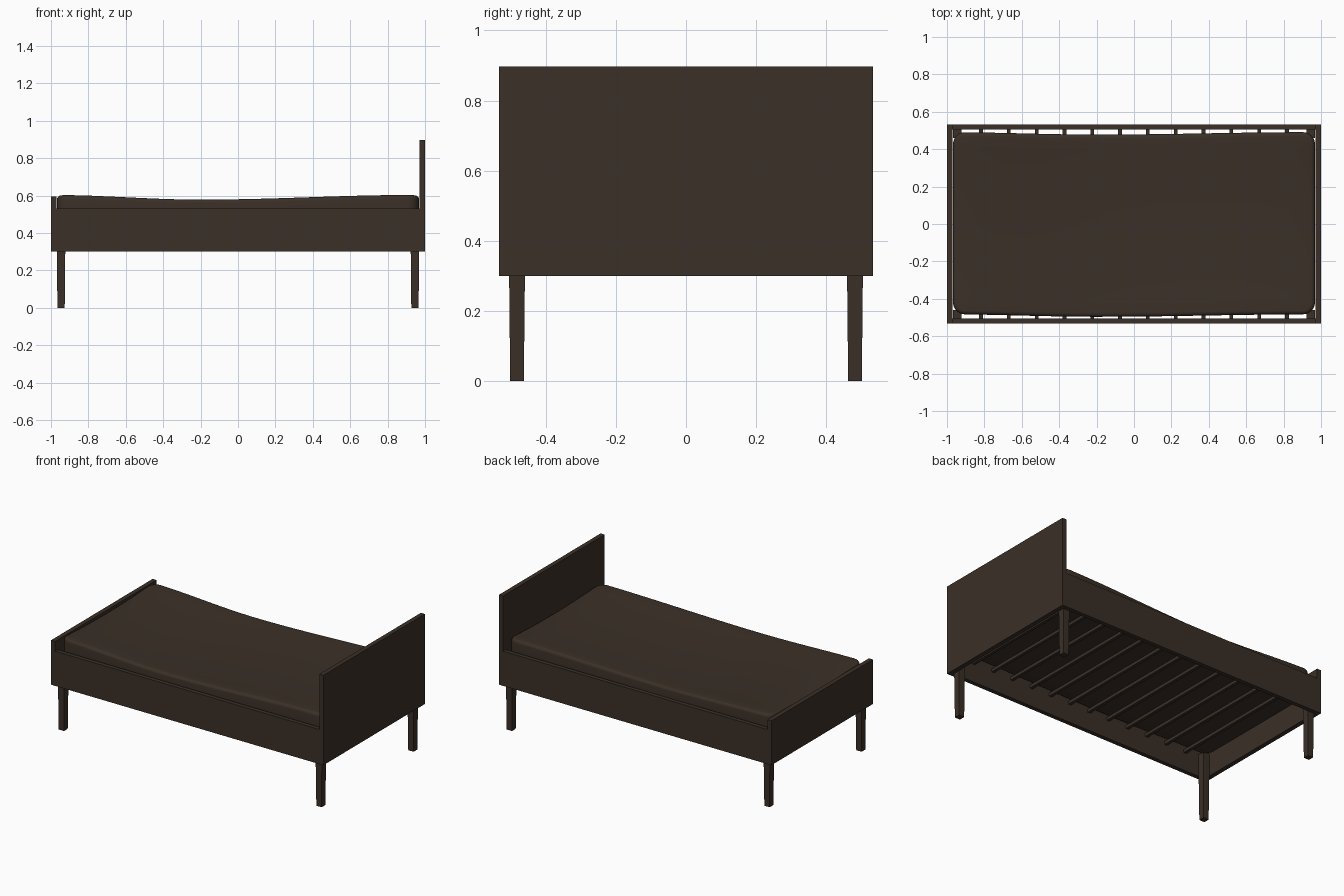
import bpy, bmesh, math

if "Cube" in bpy.data.objects:
    bpy.data.objects.remove(bpy.data.objects["Cube"])

brown = bpy.data.materials.new("dark_brown")
brown.diffuse_color = (0.042, 0.029, 0.020, 1)
brown.use_nodes = True
brown.node_tree.nodes["Principled BSDF"].inputs["Base Color"].default_value = brown.diffuse_color


def finish(name, bm):
    bmesh.ops.recalc_face_normals(bm, faces=bm.faces)
    me = bpy.data.meshes.new(name)
    bm.to_mesh(me)
    bm.free()
    me.materials.append(brown)
    ob = bpy.data.objects.new(name, me)
    bpy.context.collection.objects.link(ob)
    return ob


def box(name, x0, x1, y0, y1, z0, z1):
    bm = bmesh.new()
    bmesh.ops.create_cube(bm, size=1)
    for v in bm.verts:
        v.co = (x1 if v.co.x > 0 else x0, y1 if v.co.y > 0 else y0, z1 if v.co.z > 0 else z0)
    return finish(name, bm)


# frame boards
W = 0.533
box("headboard", 0.97, 1.0, -W, W, 0.30, 0.897)
box("footboard", -1.0, -0.97, -W, W, 0.30, 0.595)
for name, s in (("front_rail", -1), ("back_rail", 1)):
    a, b = sorted((s * 0.505, s * W))
    box(name, -0.97, 0.97, a, b, 0.30, 0.53)

# tapered legs running up inside the frame corners
for sx in (-1, 1):
    for sy in (-1, 1):
        bm = bmesh.new()
        prev = None
        for z, h in ((0, 0.0195), (0.30, 0.0225), (0.45, 0.0225)):
            ring = [bm.verts.new((sx * 0.946 + dx * h, sy * 0.482 + dy * h, z))
                    for dx, dy in ((-1, -1), (1, -1), (1, 1), (-1, 1))]
            if prev:
                for i in range(4):
                    bm.faces.new((prev[i], prev[i - 3], ring[i - 3], ring[i]))
            else:
                bm.faces.new(ring)
            prev = ring
        bm.faces.new(prev)
        finish(("front" if sy < 0 else "back") + ("_foot_leg" if sx < 0 else "_head_leg"), bm)

# thin cross slats
for i in range(12):
    x = -0.818 + i * 0.1487
    box("slat", x - 0.01, x + 0.01, -0.505, 0.505, 0.42, 0.441)


# sagging mattress: stacked rounded rectangles closed by concentric rings
def outline(hx, hy, r):
    corners = []
    for k, (cx, cy) in enumerate(((1, 1), (-1, 1), (-1, -1), (1, -1))):
        corners.append([(cx * (hx - r) + r * math.cos(a), cy * (hy - r) + r * math.sin(a))
                        for a in ((k + j / 6) * math.pi / 2 for j in range(7))])
    pts = []
    for k in range(4):
        pts += corners[k]
        p, q = corners[k][-1], corners[(k + 1) % 4][0]
        n = 16 if k % 2 == 0 else 10
        pts += [(p[0] + (q[0] - p[0]) * j / n, p[1] + (q[1] - p[1]) * j / n) for j in range(1, n)]
    return pts


Z0, Z1, R = 0.44, 0.605, 0.022
HX, HY = 0.968, 0.487


def sag(x, y, z):
    d = x + 0.2
    f = 0.5 + 0.5 * math.cos(math.pi * min(1, abs(d) / (0.8 if d < 0 else 1.15)))
    g = max(0, 1 - (y / HY) ** 2)
    t = (z - Z0) / (Z1 - Z0)
    return (x, y + 0.004 - 0.013 * f, z - t * (0.025 * f + 0.018 * g))


arc = [i * math.pi / 8 for i in range(5)]
rings = [(1 - i / 8, R, Z0) for i in range(7, 0, -1)]
rings += [(1, R * (1 - math.sin(a)), Z0 + R * (1 - math.cos(a))) for a in arc]
rings += [(1, R * (1 - math.cos(a)), Z1 - R * (1 - math.sin(a))) for a in arc]
rings += [(1 - i / 8, R, Z1) for i in range(1, 8)]
bm = bmesh.new()
prev = None
for scale, inset, z in rings:
    ring = [bm.verts.new(sag(x * scale, y * scale, z))
            for x, y in outline(HX - inset, HY - inset, 0.065 - inset)]
    if prev:
        for i in range(len(ring)):
            bm.faces.new((prev[i - 1], prev[i], ring[i], ring[i - 1]))
    else:
        bm.faces.new(ring)
    prev = ring
bm.faces.new(prev)
for f in bm.faces:
    f.smooth = True
finish("mattress", bm)
